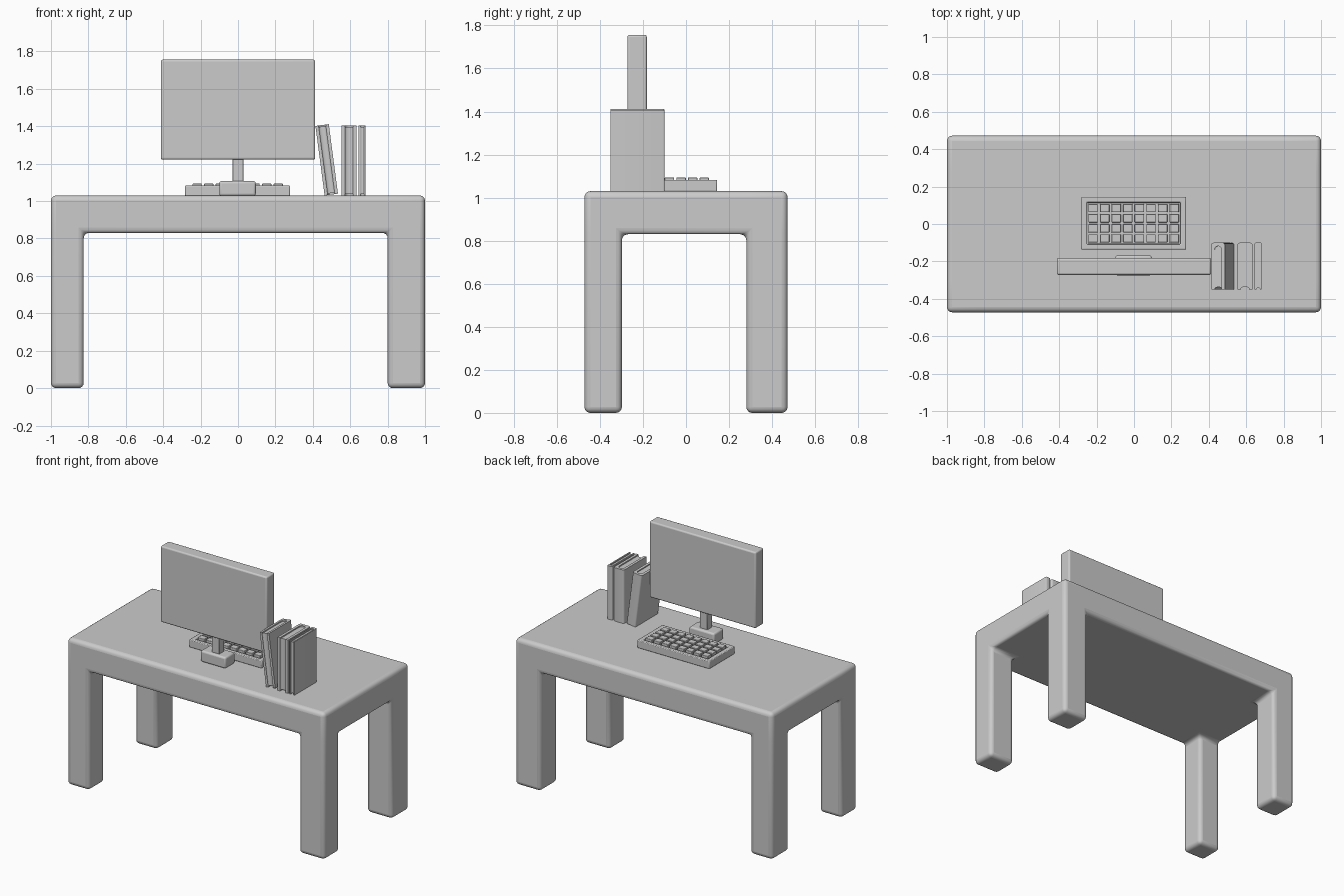
import bpy, bmesh, math
from mathutils import Matrix

if "Cube" in bpy.data.objects:
    bpy.data.objects.remove(bpy.data.objects["Cube"])


def finish(name, bm, bevel=0.0, segments=3):
    bmesh.ops.remove_doubles(bm, verts=bm.verts, dist=1e-5)
    bmesh.ops.recalc_face_normals(bm, faces=bm.faces)
    mesh = bpy.data.meshes.new(name)
    bm.to_mesh(mesh)
    bm.free()
    ob = bpy.data.objects.new(name, mesh)
    bpy.context.collection.objects.link(ob)
    if bevel:
        mod = ob.modifiers.new("Bevel", 'BEVEL')
        mod.width, mod.segments = bevel, segments
        mod.limit_method = 'ANGLE'
        bpy.context.view_layer.objects.active = ob
        ob.select_set(True)
        bpy.ops.object.shade_smooth_by_angle(angle=math.radians(35))
        ob.select_set(False)
    return ob


def add_box(bm, x0, x1, y0, y1, z0, z1):
    m = Matrix.Translation(((x0 + x1) / 2, (y0 + y1) / 2, (z0 + z1) / 2))
    bmesh.ops.create_cube(bm, size=1, matrix=m @ Matrix.Diagonal((x1 - x0, y1 - y0, z1 - z0, 1)))


def box(name, *dims, bevel=0.0, segments=3):
    bm = bmesh.new()
    add_box(bm, *dims)
    return finish(name, bm, bevel, segments)


def cells(name, axes, filled, bevel, segments=3):
    """One closed skin around the filled cells of a small 3D grid."""
    bm = bmesh.new()
    size = [len(a) - 1 for a in axes]

    def solid(c):
        return all(0 <= c[i] < size[i] for i in range(3)) and filled(*c)

    for c in ((i, j, k) for i in range(size[0]) for j in range(size[1]) for k in range(size[2])):
        if not solid(c):
            continue
        for ax in range(3):
            for side in (0, 1):
                near = list(c)
                near[ax] += 2 * side - 1
                if solid(near):
                    continue
                quad = []
                for du, dv in ((0, 0), (1, 0), (1, 1), (0, 1)):
                    p = list(c)
                    p[ax] += side
                    p[(ax + 1) % 3] += du
                    p[(ax + 2) % 3] += dv
                    quad.append(bm.verts.new([axes[n][p[n]] for n in range(3)]))
                bm.faces.new(quad)
    return finish(name, bm, bevel, segments)


# Desk: thick top with four corner legs in one rounded piece
cells("desk", ((-1, -0.825, 0.80, 1), (-0.472, -0.298, 0.28, 0.472), (0, 0.83, 1.03)),
      lambda i, j, k: k == 1 or (i != 1 and j != 1), 0.028, 4)

# Monitor
box("monitor_screen", -0.413, 0.413, -0.272, -0.182, 1.222, 1.756, bevel=0.01)
box("monitor_neck", -0.03, 0.03, -0.25, -0.195, 1.09, 1.23, bevel=0.004, segments=2)
box("monitor_base", -0.10, 0.095, -0.275, -0.168, 1.028, 1.107, bevel=0.012)

# Keyboard tray with a recess, and its 8 x 4 keys
cells("keyboard_tray", ((-0.283, -0.252, 0.248, 0.279), (-0.137, -0.108, 0.116, 0.145),
                        (1.028, 1.06, 1.083)),
      lambda i, j, k: k == 0 or not (i == 1 and j == 1), 0.005, 2)
keys = bmesh.new()
for col in range(8):
    for row in range(4):
        x, y = -0.219 + col * 0.062, -0.077 + row * 0.054
        add_box(keys, x - 0.025, x + 0.025, y - 0.022, y + 0.022, 1.055, 1.093)
finish("keyboard_keys", keys, 0.003, 2)


def prism(name, outline, z0, z1):
    bm = bmesh.new()
    face = bm.faces.new([bm.verts.new((x, y, z0)) for x, y in outline])
    top = bm.faces.new([bm.verts.new((x, y, z1)) for x, y in outline])
    n = len(outline)
    lo, hi = list(face.verts), list(top.verts)
    for i in range(n):
        bm.faces.new((lo[i], lo[(i + 1) % n], hi[(i + 1) % n], hi[i]))
    ob = finish(name, bm)
    bpy.context.view_layer.objects.active = ob
    ob.select_set(True)
    bpy.ops.object.shade_smooth_by_angle(angle=math.radians(40))
    ob.select_set(False)
    return ob


def spine_arc(half, depth, y, steps=8):
    return [(half * math.cos(math.pi * i / steps), y + depth * math.sin(math.pi * i / steps))
            for i in range(steps + 1)]


def book(name, x, thick, lean=0.0):
    """U-shaped cover with its spine at the back, hollow page edge at the front."""
    h, c, height = thick / 2, thick * 0.23, 0.375
    w = h - c
    cover = [(-h, -0.125), (-w, -0.125)]
    cover += spine_arc(w, w, 0.107 - w)[::-1]
    cover += [(w, -0.125), (h, -0.125)]
    r = h * 0.3
    for i in range(4):
        a = math.pi / 6 * i
        cover.append((h - r + r * math.cos(a), 0.125 - r + r * math.sin(a)))
    for i in range(4):
        a = math.pi / 2 + math.pi / 6 * i
        cover.append((-h + r + r * math.cos(a), 0.125 - r + r * math.sin(a)))
    pages = spine_arc(w, w, 0.107 - w) + spine_arc(w, w * 0.5, -0.122)[::-1]
    place = Matrix.Translation((x, -0.225, 1.03)) @ Matrix.Rotation(lean, 4, 'Y') \
        @ Matrix.Translation((h, 0, 0))
    for ob in (prism(name + "_cover", cover, 0, height),
               prism(name + "_pages", pages, 0.008, height - 0.008)):
        ob.matrix_world = place


# Books: one leaning on the monitor, two upright
book("leaning_book", 0.463, 0.072, -math.radians(7.5))
book("thick_book", 0.553, 0.081)
book("thin_book", 0.645, 0.038)
